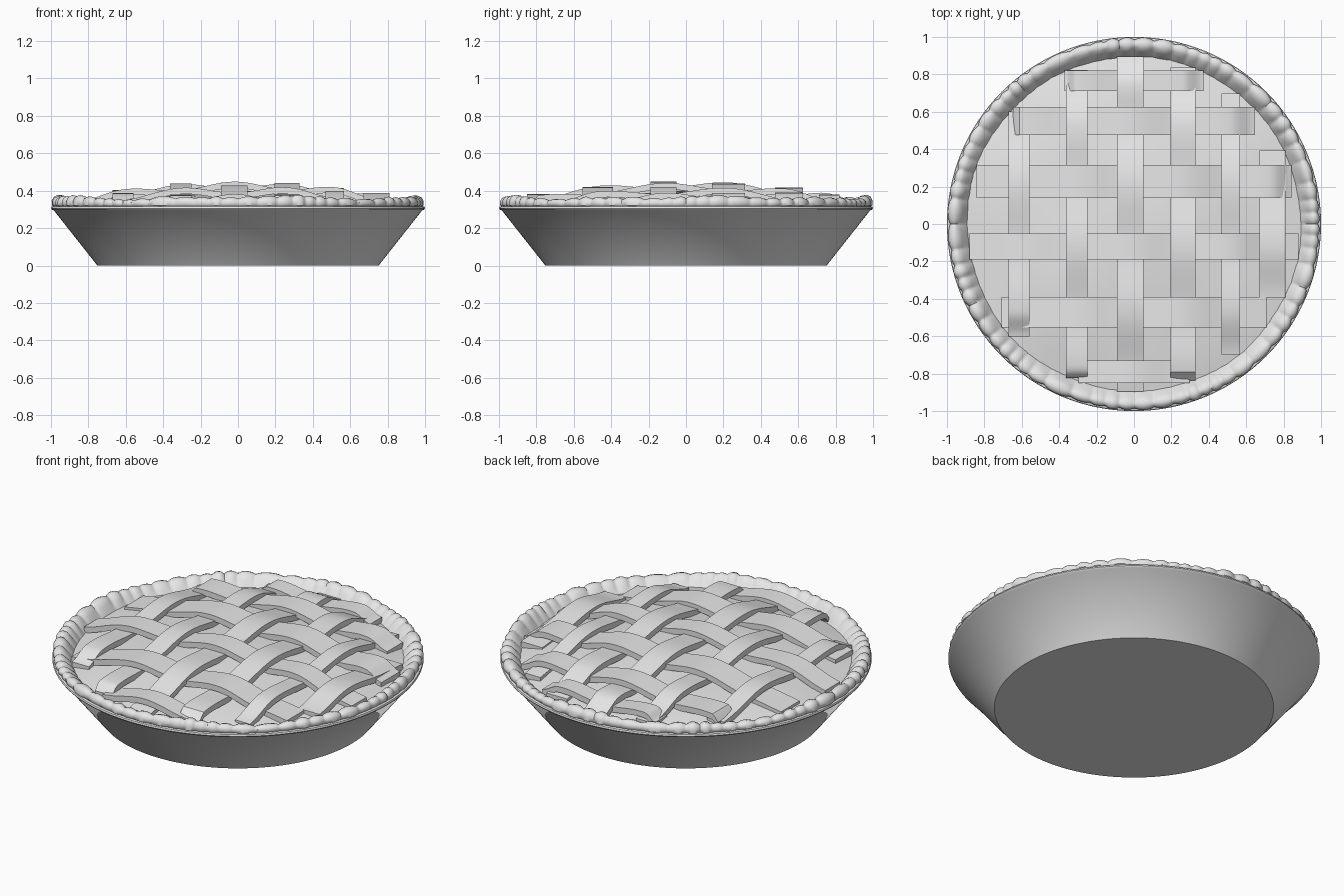
import bpy, bmesh, math, random
from mathutils import Vector

if "Cube" in bpy.data.objects:
    bpy.data.objects.remove(bpy.data.objects["Cube"], do_unlink=True)
random.seed(4)

# Single plain colour
grey = bpy.data.materials.new("plain_grey")
grey.use_nodes = True
grey.diffuse_color = (0.8, 0.8, 0.8, 1)
grey.node_tree.nodes["Principled BSDF"].inputs["Base Color"].default_value = grey.diffuse_color


def finish(bm, name, angle=35):
    bmesh.ops.recalc_face_normals(bm, faces=bm.faces)
    mesh = bpy.data.meshes.new(name)
    bm.to_mesh(mesh)
    bm.free()
    mesh.materials.append(grey)
    ob = bpy.data.objects.new(name, mesh)
    bpy.context.collection.objects.link(ob)
    bpy.ops.object.select_all(action="DESELECT")
    ob.select_set(True)
    bpy.context.view_layer.objects.active = ob
    bpy.ops.object.shade_smooth_by_angle(angle=math.radians(angle))
    return ob


def bridge(bm, rings, closed_ring=True):
    """Join neighbouring rings of vertices with quads."""
    for a, b in zip(rings, rings[1:]):
        n = len(a)
        for i in range(n if closed_ring else n - 1):
            j = (i + 1) % n
            bm.faces.new((a[i], a[j], b[j], b[i]))


def revolve(name, point, rows, steps, cap_first=False, cap_last=False, angle=35):
    """point(row, angle) gives radius and height."""
    bm = bmesh.new()
    rings = []
    for row in range(rows):
        ring = []
        for s in range(steps):
            a = math.tau * s / steps
            r, z = point(row, a)
            ring.append(bm.verts.new((r * math.cos(a), r * math.sin(a), z)))
        rings.append(ring)
    bridge(bm, rings)
    if cap_first:
        bm.faces.new(rings[0])
    if cap_last:
        bm.faces.new(rings[-1])
    return finish(bm, name, angle)


def dome(x, y):
    """Height of the highest strips above a point."""
    return 0.45 - 0.11 * (x * x + y * y)


# Pan with flared wall and rolled lip
pan = [(0.752, 0), (0.985, 0.295), (0.994, 0.298), (1.0, 0.306), (0.997, 0.315),
       (0.985, 0.318), (0.96, 0.305), (0.74, 0.02)]
revolve("pie_pan", lambda i, a: pan[i], len(pan), 128, True, True)

# Filling: shallow dome with soft lumps
fill_radii = [0.93 * (1 - k / 16) for k in range(16)]


def filling_point(i, a):
    r = fill_radii[i]
    x, y = r * math.cos(a), r * math.sin(a)
    lump = 0.008 * math.sin(7 * x + 1) * math.cos(6 * y + 2 * x)
    return r, dome(x, y) - 0.06 + lump


revolve("filling", filling_point, len(fill_radii), 96, False, True, 60)

# Crimped crust: irregular flutes around a raised edge
FLUTES = 68
sizes = [random.uniform(0.5, 1) for _ in range(FLUTES)]
crust = [(0.972, 0.308), (0.984, 0.322), (0.985, 0.345), (0.976, 0.364), (0.962, 0.372),
         (0.948, 0.366), (0.93, 0.345), (0.905, 0.318), (0.88, 0.285)]
flute_out = [0.3, 1, 1, 0.8, 0.3, -0.6, -0.7, -0.3, 0]
flute_up = [0, 0, 0.3, 0.8, 1, 1, 0.6, 0.2, 0]


def crust_point(i, a):
    u = (a / math.tau * FLUTES + 0.35 * math.sin(5 * a) + 0.3 * math.sin(11 * a)) % FLUTES
    bump = abs(math.sin(math.pi * u)) ** 0.6 * sizes[int(u)]
    wave = 0.006 * math.sin(4 * a + 1) + 0.005 * math.sin(9 * a)
    r, z = crust[i]
    r += flute_out[i] * (0.019 * bump - 0.004)
    z += flute_up[i] * (0.018 * bump - 0.018 + wave)
    return min(r, 0.999), min(z, 0.377)


revolve("crimped_crust", crust_point, len(crust), FLUTES * 9, angle=50)

# Woven lattice: (centre, width) of each strip
columns = [(-0.615, 0.11), (-0.305, 0.115), (-0.02, 0.14), (0.262, 0.135), (0.518, 0.1), (0.74, 0.14)]
rows = [(0.765, 0.11), (0.55, 0.15), (0.227, 0.175), (-0.12, 0.14), (-0.472, 0.165), (-0.79, 0.12)]
THICK, DIP, SAMPLES = 0.034, 0.036, 72


def strip(name, index, own, others, along_x):
    centre, width = own[index]
    reach = math.sqrt(0.9 ** 2 - (abs(centre) + width / 2) ** 2)
    # Drop below the dome at each crossing, then ease between them
    keys = [(-reach, DIP)]
    for k, (pos, _) in enumerate(others):
        if abs(pos) < reach - 0.03:
            over = (index + k) % 2 == (1 if along_x else 0)
            keys.append((pos, 0 if over else DIP))
    keys.append((reach, DIP))
    keys.sort()

    def drop(t):
        for (t0, d0), (t1, d1) in zip(keys, keys[1:]):
            if t <= t1:
                f = (t - t0) / max(t1 - t0, 1e-6)
                return d0 + (d1 - d0) * (0.5 - 0.5 * math.cos(math.pi * f))
        return keys[-1][1]

    bm = bmesh.new()
    rings = []
    for s in range(SAMPLES + 1):
        t = -reach + 2 * reach * s / SAMPLES
        z = dome(t, centre) - drop(t)
        ring = []
        for side, down in ((-1, 0), (1, 0), (1, THICK), (-1, THICK)):
            across = centre + side * width / 2
            x, y = (t, across) if along_x else (across, t)
            ring.append(bm.verts.new(Vector((x, y, z - down))))
        rings.append(ring)
    bridge(bm, rings)
    bm.faces.new(rings[0])
    bm.faces.new(rings[-1])
    finish(bm, name)


for n in range(len(rows)):
    strip(f"lattice_row_{n + 1}", n, rows, columns, True)
    strip(f"lattice_column_{n + 1}", n, columns, rows, False)
